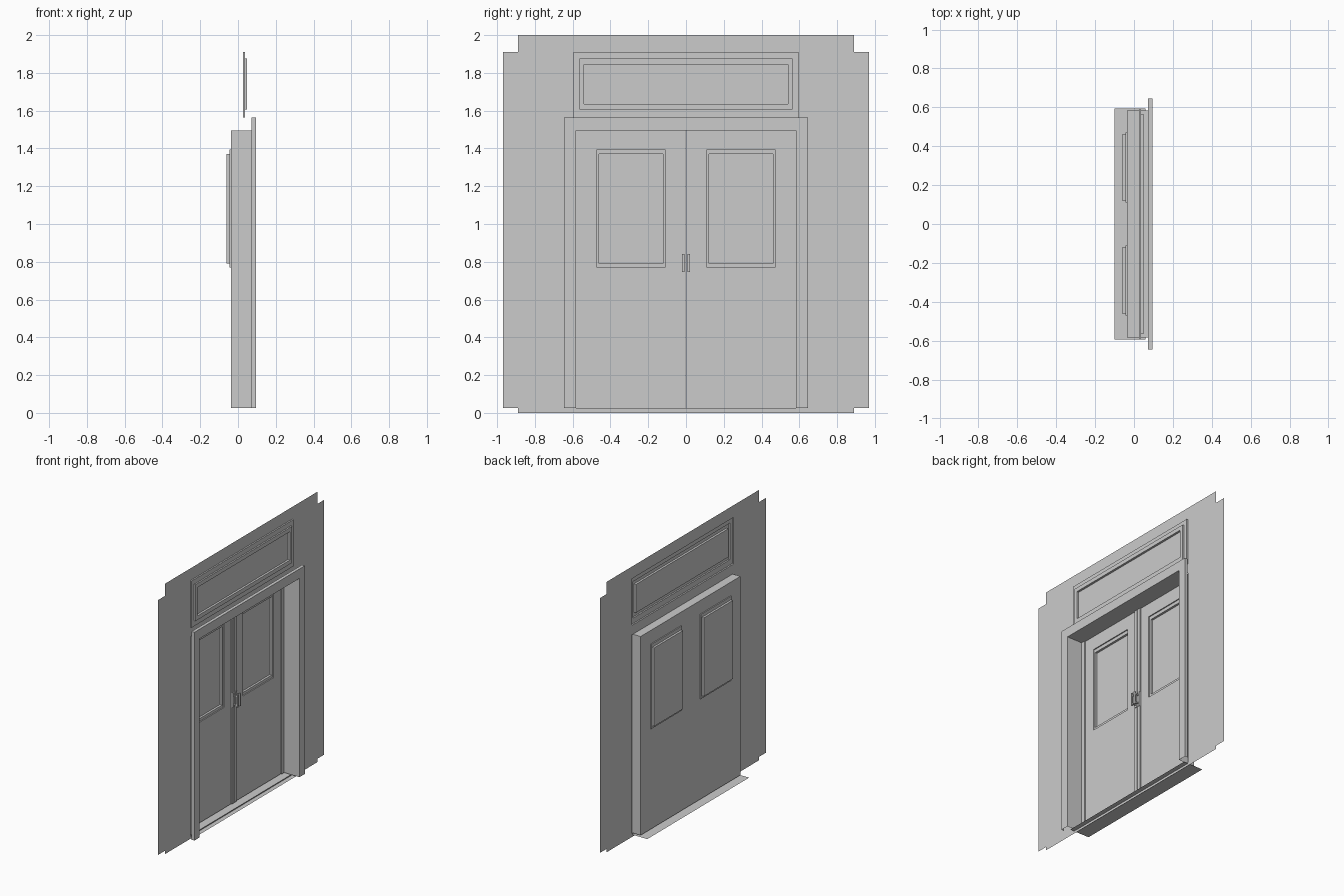
import bpy, bmesh

if "Cube" in bpy.data.objects:
    bpy.data.objects.remove(bpy.data.objects["Cube"])


def make(name, bm):
    mesh = bpy.data.meshes.new(name)
    bm.to_mesh(mesh)
    bm.free()
    ob = bpy.data.objects.new(name, mesh)
    bpy.context.collection.objects.link(ob)
    return ob


def loft(name, loops, closed=True, cap=False):
    """Join rectangles (y0, y1, z0, z1, x), outermost first, facing +x."""
    bm = bmesh.new()
    rings = [[bm.verts.new((x, y, z)) for y, z in ((y1, z0), (y1, z1), (y0, z1), (y0, z0))]
             for y0, y1, z0, z1, x in loops]
    for a, b in zip(rings, rings[1:]):
        for i in range(4 if closed else 3):
            j = (i + 1) % 4
            bm.faces.new((a[i], a[j], b[j], b[i]))
    if cap:
        bm.faces.new(rings[-1])
    return make(name, bm)


def boxes(name, spans):
    """One object from boxes given as (x0, x1, y0, y1, z0, z1)."""
    bm = bmesh.new()
    for x0, x1, y0, y1, z0, z1 in spans:
        vs = bmesh.ops.create_cube(bm, size=1)["verts"]
        for v in vs:
            v.co = ((x0 + x1) / 2 + v.co.x * (x1 - x0),
                    (y0 + y1) / 2 + v.co.y * (y1 - y0),
                    (z0 + z1) / 2 + v.co.z * (z1 - z0))
    return make(name, bm)


BASE, TOP, WALL, DOOR = 0.025, 1.495, 0.026, -0.037

# Wall sheet with door and transom openings
bm = bmesh.new()
for y0, y1, z0, z1 in ((-0.97, -0.595, BASE, 1.91), (0.595, 0.97, BASE, 1.91),
                       (-0.595, 0.595, TOP, 1.565),
                       (-0.89, 0.89, 1.91, 2.0), (-0.89, 0.89, 0.0, BASE)):
    bm.faces.new([bm.verts.new((WALL, y, z))
                  for y, z in ((y0, z0), (y1, z0), (y1, z1), (y0, z1))])
make("wall", bm)

# Transom window: stepped frame around a recessed pane
outer, mid, inner = ((-0.595, 0.595, 1.565, 1.91), (-0.565, 0.565, 1.605, 1.875),
                     (-0.54, 0.54, 1.635, 1.845))
loft("transom_window", [outer + (WALL,), outer + (0.037,), mid + (0.037,), mid + (0.048,),
                        inner + (0.048,), inner + (0.032,)], cap=True)

# Door casing and deep jamb, open at the bottom
case, jamb = (-0.645, 0.645, BASE, 1.565), (-0.583, 0.583, BASE, TOP)
loft("door_frame", [case + (0.071,), case + (0.095,), jamb + (0.095,), jamb + (DOOR,)],
     closed=False)

# Threshold sheet
bm = bmesh.new()
for x, y in ((-0.1, -0.595), (0.06, -0.595), (0.06, 0.595), (-0.1, 0.595)):
    bm.verts.new((x, y, 0.018))
bm.faces.new(bm.verts)
make("threshold", bm)

for side, s in (("left", -1), ("right", 1)):
    def span(a, b):
        return tuple(sorted((s * a, s * b)))

    # Door leaf with stepped window recess
    leaf = span(0.002, 0.583) + (BASE, TOP)
    win = span(0.11, 0.47) + (0.77, 1.395)
    pane = span(0.122, 0.46) + (0.79, 1.37)
    loft("door_leaf_" + side, [leaf + (DOOR,), win + (DOOR,), win + (-0.045,),
                               pane + (-0.045,), pane + (-0.061,)], cap=True)

    # Edge strips at the hinge and meeting sides
    boxes("door_strips_" + side,
          [(DOOR, -0.03) + span(a, b) + (BASE, TOP) for a, b in ((0.003, 0.028), (0.553, 0.583))])

    # Pull handle: back plate, two posts and a grip
    boxes("handle_" + side,
          [(-0.03, -0.025) + span(0.004, 0.025) + (0.74, 0.845),
           (-0.025, 0.0) + span(0.01, 0.019) + (0.755, 0.765),
           (-0.025, 0.0) + span(0.01, 0.019) + (0.82, 0.83),
           (0.0, 0.01) + span(0.008, 0.021) + (0.745, 0.84)])
